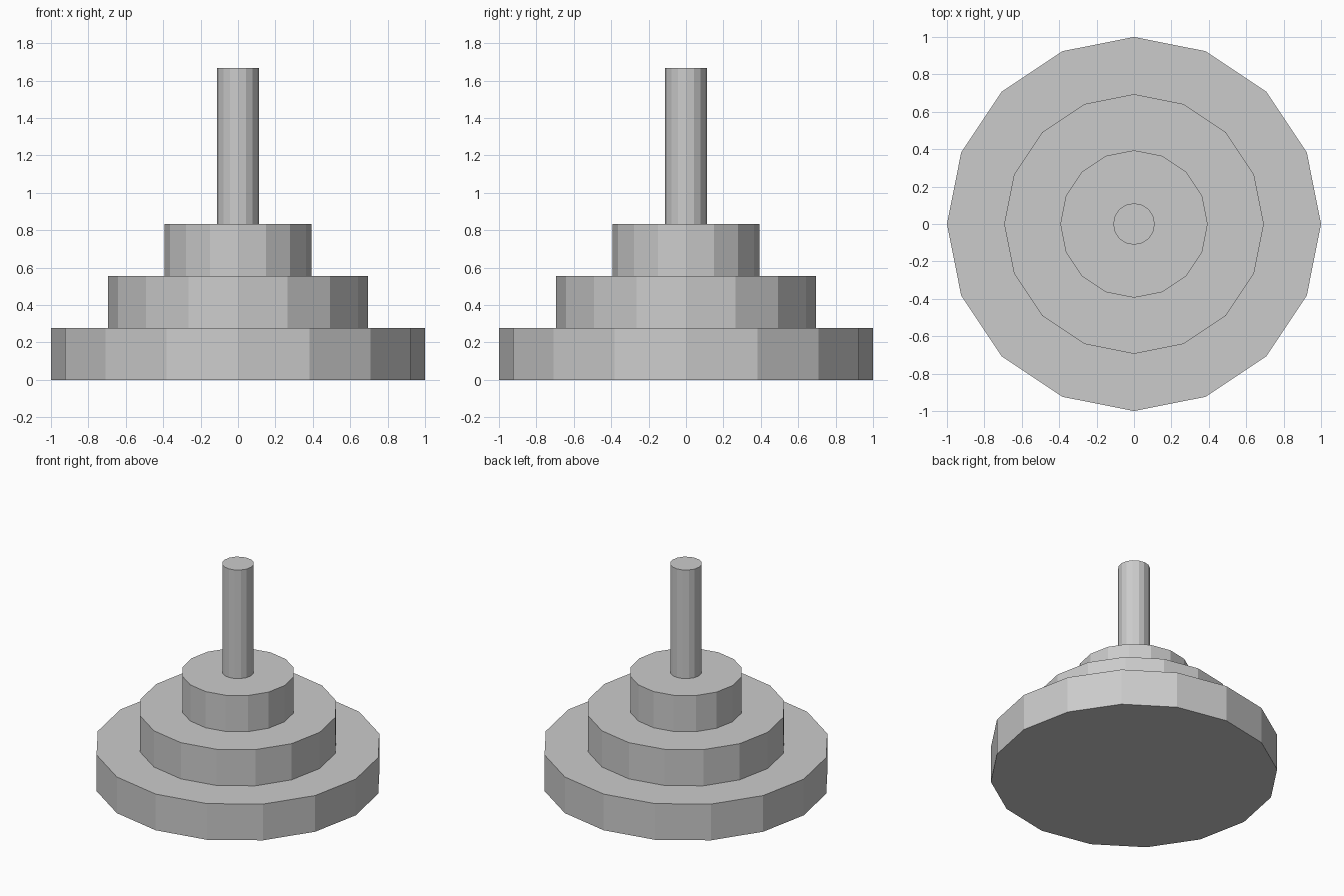
import bpy

if "Cube" in bpy.data.objects:
    bpy.data.objects.remove(bpy.data.objects["Cube"])


def disc(name, radius, z0, z1, sides=16):
    """Flat-faced upright prism with a corner on the +x axis."""
    bpy.ops.mesh.primitive_cylinder_add(
        vertices=sides, radius=radius, depth=z1 - z0,
        location=(0, 0, (z0 + z1) / 2))
    bpy.context.object.name = name


STEP = 0.278

# Three stacked tiers, each narrower than the one below
for i, (name, radius) in enumerate([("lower_tier", 1.0),
                                    ("middle_tier", 0.694),
                                    ("upper_tier", 0.394)]):
    disc(name, radius, i * STEP, (i + 1) * STEP)

# Slim post standing on the top tier
disc("post", 0.111, 3 * STEP, 6 * STEP)
